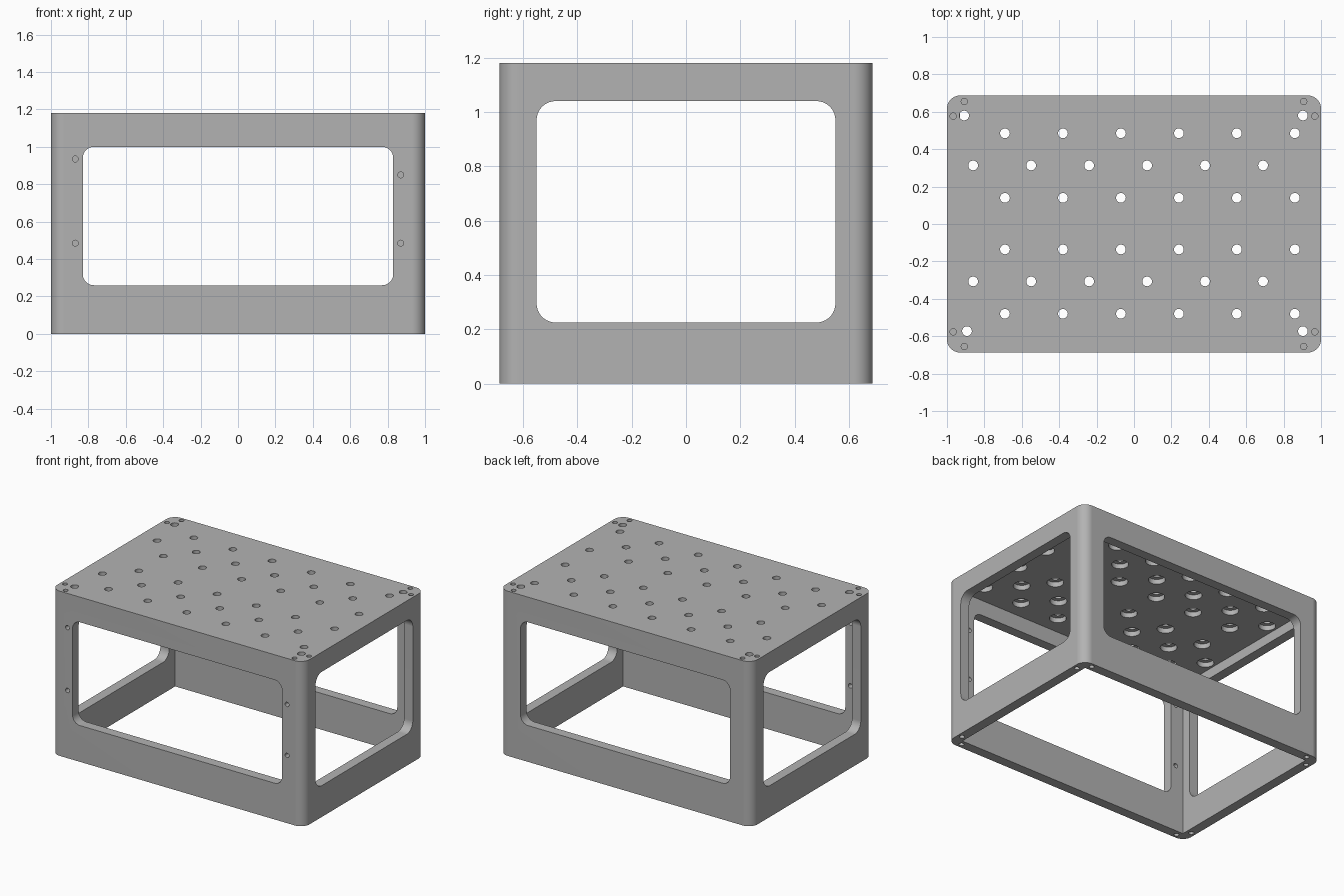
import bpy
import bmesh
import math
from mathutils import Matrix, Vector

if "Cube" in bpy.data.objects:
    bpy.data.objects.remove(bpy.data.objects["Cube"])

W, D, H = 2.0, 1.374, 1.18      # outer size
T = 0.07                        # wall and top plate thickness

grey = bpy.data.materials.new("neutral grey")
grey.diffuse_color = (0.45, 0.45, 0.45, 1.0)
grey.use_nodes = True
grey.node_tree.nodes["Principled BSDF"].inputs["Base Color"].default_value = grey.diffuse_color


def finish(bm, name):
    mesh = bpy.data.meshes.new(name)
    bmesh.ops.recalc_face_normals(bm, faces=bm.faces[:])
    bm.to_mesh(mesh)
    bm.free()
    mesh.materials.append(grey)
    obj = bpy.data.objects.new(name, mesh)
    bpy.context.collection.objects.link(obj)
    return obj


def rounded_box(name, size, centre, axis=2, radius=0.0, segments=10):
    """Box whose edges parallel to one axis are rounded."""
    bm = bmesh.new()
    bmesh.ops.create_cube(bm, size=1.0, matrix=Matrix.Translation(centre) @ Matrix.Diagonal((*size, 1)))
    if radius:
        edges = [e for e in bm.edges
                 if abs((e.verts[0].co - e.verts[1].co).normalized()[axis]) > 0.9]
        bmesh.ops.bevel(bm, geom=edges, offset=radius, segments=segments,
                        affect='EDGES', profile=0.5)
    return finish(bm, name)


def drills(name, centres, radius, depth, axis=2, sides=24):
    """Group of separate cylinders along one axis."""
    bm = bmesh.new()
    turn = Matrix.Rotation(math.pi / 2, 4, 'X') if axis == 1 else Matrix.Identity(4)
    for c in centres:
        bmesh.ops.create_cone(bm, cap_ends=True, segments=sides, radius1=radius,
                              radius2=radius, depth=depth,
                              matrix=Matrix.Translation(Vector(c)) @ turn)
    return finish(bm, name)


# Outer shell with rounded vertical corners
frame = rounded_box("table_frame", (W, D, H), (0, 0, H / 2), 2, 0.07)

# Hollow interior, open at the bottom
cutters = [rounded_box("cavity", (W - 2 * T, D - 2 * T, H), (0, 0, H / 2 - T))]

# Rounded windows through front/back and through both sides
cutters.append(rounded_box("front_window", (1.66, 3, 0.74), (0, 0, 0.63), 1, 0.06))
cutters.append(rounded_box("side_window", (3, 1.10, 0.815), (0, 0, 0.6325), 0, 0.07))

# Staggered hole pattern in the top plate
grid = []
for row, y in enumerate((0.485, 0.313, 0.14, -0.136, -0.307, -0.48)):
    start = -0.86 if row in (1, 4) else -0.69
    grid += [(start + 0.31 * i, y, H) for i in range(6)]
corners = [(-0.908, 0.58, H), (0.903, 0.58, H), (-0.893, -0.573, H), (0.903, -0.573, H)]
cutters.append(drills("plate_holes", grid + corners, 0.026, 0.3))

# Wider recesses under the plate
cutters.append(drills("plate_recesses", [(x, y, H - T) for x, y, z in grid], 0.055, 0.07))

# Blind screw holes in the top and bottom rims of the walls
rim = [(sx * x, sy * y, z) for sx in (-1, 1) for sy in (-1, 1)
       for x, y in ((0.907, 0.655), (0.967, 0.577)) for z in (0, H)]
cutters.append(drills("rim_holes", rim, 0.017, 0.2, sides=16))

# Screw holes through the front posts
posts = [(-0.87, -D / 2, 0.935), (-0.87, -D / 2, 0.485),
         (0.87, -D / 2, 0.85), (0.87, -D / 2, 0.485)]
cutters.append(drills("post_holes", posts, 0.016, 0.3, axis=1, sides=16))

# Cut everything out of the shell
bpy.context.view_layer.objects.active = frame
for cutter in cutters:
    cutter.hide_render = True
    mod = frame.modifiers.new(cutter.name, 'BOOLEAN')
    mod.operation = 'DIFFERENCE'
    mod.solver = 'EXACT'
    mod.object = cutter
    bpy.ops.object.modifier_apply(modifier=mod.name)
    bpy.data.objects.remove(cutter, do_unlink=True)

# Smooth rounded corners and holes, crisp edges elsewhere
bpy.ops.object.select_all(action='DESELECT')
frame.select_set(True)
bpy.ops.object.shade_smooth_by_angle(angle=math.radians(30))
weighted = frame.modifiers.new("flat_walls", 'WEIGHTED_NORMAL')
weighted.keep_sharp = True
